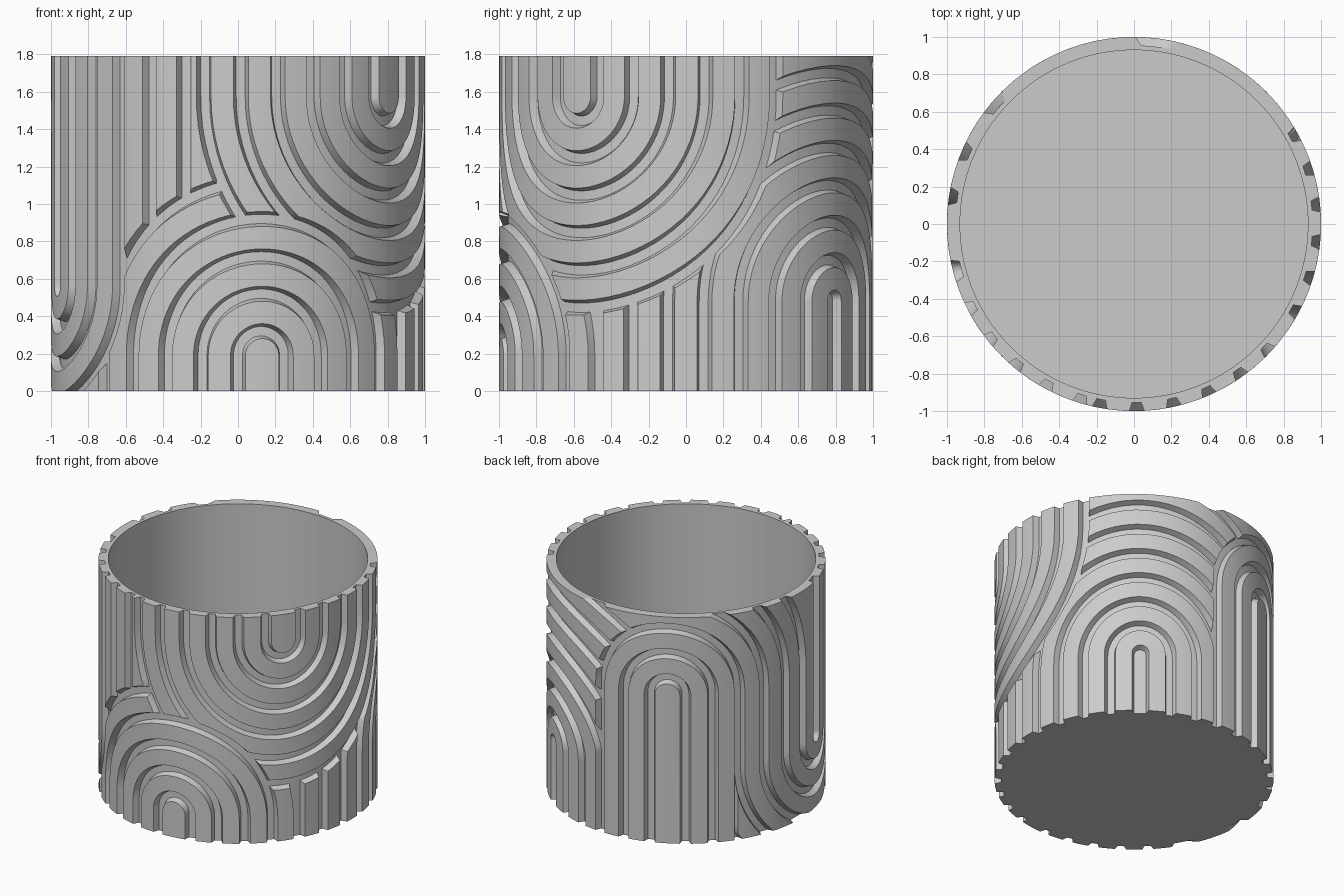
import bpy, bmesh, math
from mathutils import Vector

if "Cube" in bpy.data.objects:
    bpy.data.objects.remove(bpy.data.objects["Cube"], do_unlink=True)

HEIGHT, FLOOR_R, INNER_R, RELIEF = 1.79, 0.955, 0.93, 0.045
TAPER = 1 / 3                      # sideways lean of the groove walls
PITCH, RIDGE = 0.2, 0.15           # ridge spacing and foot width
TURN = 2 * math.pi
LOW, HIGH = -0.1, HEIGHT + 0.1

# Arch families on the unrolled wall: (angle around the pot, height, opens downward)
A = (0.13, 0.19, True)
B = (0.945, 1.575, False)
D = (2.49, 0.48, True)
E = (3.618, 1.17, True)
C = (4.968, 0.565, False)

clay = bpy.data.materials.new("clay_grey")
clay.use_nodes = True
clay.diffuse_color = (0.6, 0.6, 0.6, 1)
clay.node_tree.nodes["Principled BSDF"].inputs["Base Color"].default_value = (0.6, 0.6, 0.6, 1)


def moved(family, turns):
    return (family[0] + turns * TURN, family[1], family[2])


def add_object(name, bm):
    bmesh.ops.recalc_face_normals(bm, faces=bm.faces)
    mesh = bpy.data.meshes.new(name)
    bm.to_mesh(mesh)
    bm.free()
    mesh.materials.append(clay)
    obj = bpy.data.objects.new(name, mesh)
    bpy.context.collection.objects.link(obj)
    return obj


def smooth(obj):
    bpy.ops.object.select_all(action='DESELECT')
    obj.select_set(True)
    bpy.context.view_layer.objects.active = obj
    bpy.ops.object.shade_smooth_by_angle(angle=math.radians(30))


def path(start, end, leg_start=None, leg_end=None):
    """Directions along an arch, each with the height of its straight leg end."""
    n = max(4, round(abs(end - start) / 4))
    angles = [math.radians(start + (end - start) * i / n) for i in range(n + 1)]
    pts = [(math.cos(a), math.sin(a), None) for a in angles]
    if leg_start is not None:
        pts.insert(0, (pts[0][0], 0, leg_start))
    if leg_end is not None:
        pts.append((pts[-1][0], 0, leg_end))
    return pts


def whole(family):
    return path(0, 180, LOW, LOW) if family[2] else path(180, 360, HIGH, HIGH)


def place(family, p, r, depth):
    z = family[1] + r * p[1] if p[2] is None else p[2]
    return Vector((family[0] + r * p[0], -depth, z))


def band(bm, family, r0, r1, pts):
    """Ridge with leaning sides swept along an arch path."""
    lo, hi = -0.015, RELIEF
    section = [(r0 + lo * TAPER, lo), (r0 + hi * TAPER, hi),
               (r1 - hi * TAPER, hi), (r1 - lo * TAPER, lo)]
    rings = [[bm.verts.new(place(family, p, r, d)) for r, d in section] for p in pts]
    for a, b in zip(rings, rings[1:]):
        for i in range(4):
            j = (i + 1) % 4
            bm.faces.new((a[i], a[j], b[j], b[i]))
    bm.faces.new(rings[0])
    bm.faces.new(rings[-1][::-1])


def plug(bm, family, r, lo, hi, lean):
    """Solid round-ended plate: an arch core, or a cutter."""
    pts = whole(family)
    loops = [[bm.verts.new(place(family, p, r + lean * d, d)) for p in pts] for d in (lo, hi)]
    n = len(pts)
    for i in range(n):
        j = (i + 1) % n
        bm.faces.new((loops[0][i], loops[0][j], loops[1][j], loops[1][i]))
    bm.faces.new(loops[0])
    bm.faces.new(loops[1][::-1])


def cut_flat(bm, co, normal, trim):
    geom = bm.verts[:] + bm.edges[:] + bm.faces[:]
    res = bmesh.ops.bisect_plane(bm, geom=geom, plane_co=co, plane_no=normal,
                                 dist=1e-6, clear_outer=trim)
    if trim:
        edges = [e for e in res["geom_cut"] if isinstance(e, bmesh.types.BMEdge)]
        bmesh.ops.holes_fill(bm, edges=[e for e in edges if e.is_boundary], sides=0)


def finish(name, bm, clips=()):
    """Clip by neighbouring families, trim to the pot height and wrap around the wall."""
    obj = add_object(name, bm)
    cutters = []
    for family, r in clips:
        cb = bmesh.new()
        plug(cb, family, r, -0.05, 0.1, TAPER)
        cutter = add_object("clip_cutter", cb)
        cutter.hide_render = True
        cutters.append(cutter)
        mod = obj.modifiers.new("clip", 'BOOLEAN')
        mod.operation, mod.solver, mod.object = 'DIFFERENCE', 'EXACT', cutter
    bpy.context.view_layer.update()
    flat = bpy.data.meshes.new_from_object(
        obj.evaluated_get(bpy.context.evaluated_depsgraph_get()))
    obj.modifiers.clear()
    for cutter in cutters:
        bpy.data.objects.remove(cutter, do_unlink=True)
    bm = bmesh.new()
    bm.from_mesh(flat)
    bpy.data.meshes.remove(flat)
    cut_flat(bm, (0, 0, 0), (0, 0, -1), True)
    cut_flat(bm, (0, 0, HEIGHT), (0, 0, 1), True)
    us = [v.co.x for v in bm.verts]
    u = min(us) + 0.05
    while u < max(us):
        cut_flat(bm, (u, 0, 0), (1, 0, 0), False)
        u += 0.05
    for v in bm.verts:
        r = FLOOR_R - v.co.y
        v.co = (r * math.sin(v.co.x), -r * math.cos(v.co.x), v.co.z)
    bmesh.ops.remove_doubles(bm, verts=bm.verts, dist=1e-5)
    bmesh.ops.recalc_face_normals(bm, faces=bm.faces)
    bm.to_mesh(obj.data)
    bm.free()
    smooth(obj)


def ridges(name, family, first, numbers, clips=(), pts=None, core=False):
    bm = bmesh.new()
    if core:
        plug(bm, family, first - 0.05, -0.015, RELIEF, -TAPER)
    for k in numbers:
        r = first + PITCH * (k - 1)
        band(bm, family, r, r + RIDGE, pts or whole(family))
    finish(name, bm, clips)


def filler(name, family, r0, r1, pts, clips):
    bm = bmesh.new()
    band(bm, family, r0, r1, pts)
    finish(name, bm, clips)


# Pot body: closed base, thin wall, open top
profile = [(0, 0), (FLOOR_R, 0), (FLOOR_R, HEIGHT), (INNER_R, HEIGHT), (INNER_R, 0.05), (0, 0.05)]
bm = bmesh.new()
vs = [bm.verts.new((r, 0, z)) for r, z in profile]
es = [bm.edges.new(pair) for pair in zip(vs, vs[1:])]
bmesh.ops.spin(bm, geom=vs + es, cent=(0, 0, 0), axis=(0, 0, 1), angle=TURN, steps=144)
bmesh.ops.remove_doubles(bm, verts=bm.verts, dist=1e-5)
smooth(add_object("pot_body", bm))

# Front arch
ridges("front_arch", A, 0.155, range(1, 4), core=True)
ridges("front_arch_outer_ridge", A, 0.155, [4],
       [(moved(C, -1), 0.645), (B, 1.155)])

# Hanging arch at the front left
ridges("hanging_arch", B, 0.155, range(1, 6), [(A, 0.755)], core=True)

# Wide arch at the back left
ridges("back_left_arch", D, 0.045, range(1, 2), [(E, 0.555), (B, 1.155)])
ridges("back_left_arch_outer_ridges", D, 0.045, range(2, 8), [(E, 0.555), (B, 1.155)])

# Tall arch at the back right; its outer ridges flow into the side arch
ridges("tall_arch", E, 0.155, range(1, 3), core=True)
ridges("tall_arch_outer_ridges", E, 0.155, range(3, 6), pts=path(0, 90, C[1]))
filler("tall_arch_shoulder", E, 0.555, 0.95, path(90, 180, None, LOW), [(D, 1.445)])

# Hanging arch on the right side
hook = path(180, 360, None, HIGH)
ridges("side_arch_slot", C, 0.045, [1])
ridges("side_arch_ridges", C, 0.045, [2, 3], pts=hook)
ridges("side_arch_outer_ridges", C, 0.045, [4, 5, 6],
       [(moved(A, 1), 0.955), (moved(B, 1), 1.155), (E, 0.5)], pts=hook)
filler("side_arch_shoulder", C, 0.045, 0.45,
       [(-1, 0, C[1]), (-1, 0, HIGH)], [(E, 1.155)])
